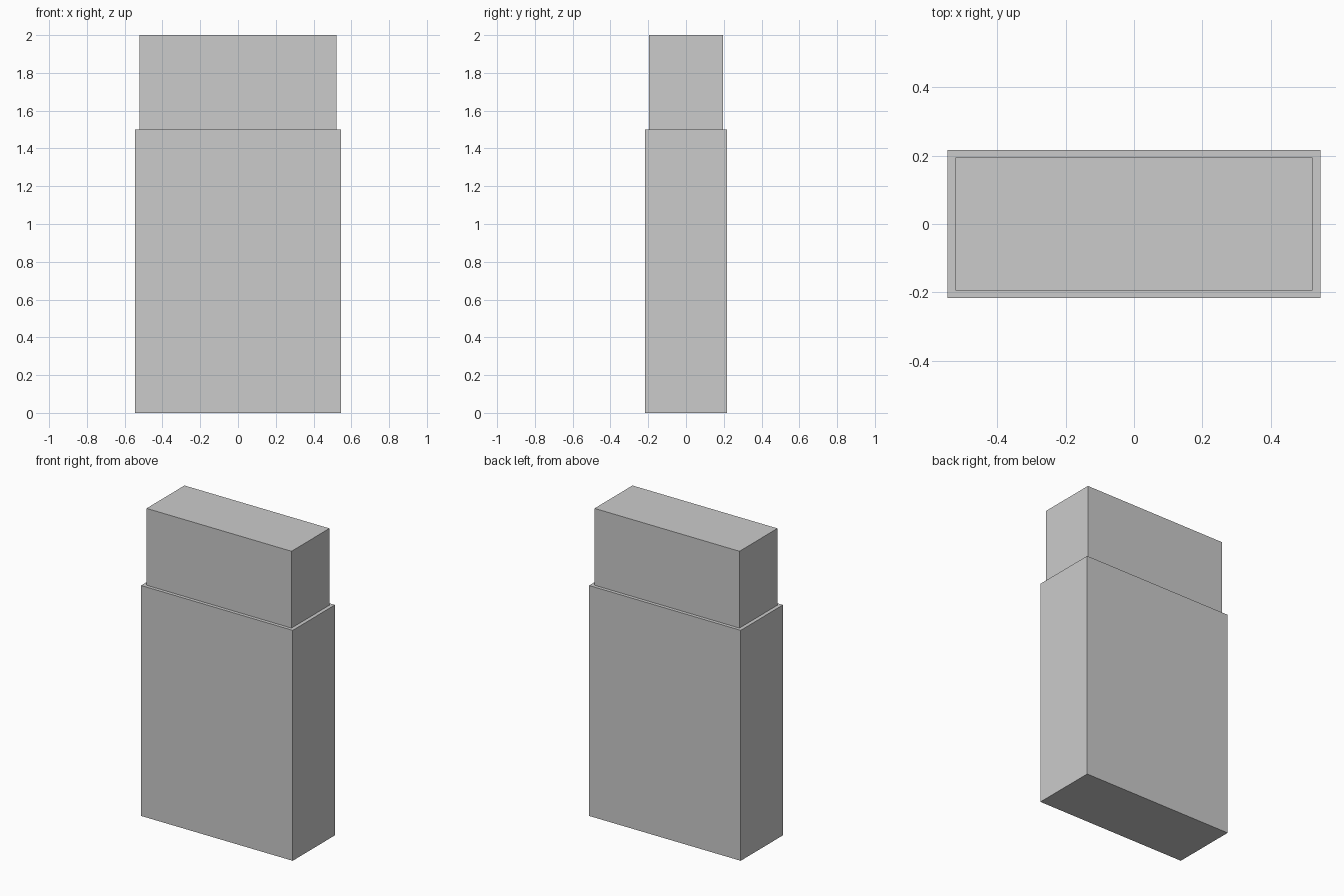
import bpy

if "Cube" in bpy.data.objects:
    bpy.data.objects.remove(bpy.data.objects["Cube"])


def box(name, width, depth, z0, z1):
    bpy.ops.mesh.primitive_cube_add(size=1, location=(0, 0, (z0 + z1) / 2))
    ob = bpy.context.object
    ob.name = name
    ob.scale = (width, depth, z1 - z0)
    bpy.ops.object.transform_apply(location=False, rotation=False, scale=True)
    return ob


# Wide lower case
box("lower_case", 1.092, 0.434, 0.0, 1.5)

# Narrower upper block, seated slightly into the case
box("upper_block", 1.044, 0.39, 1.48, 2.0)
